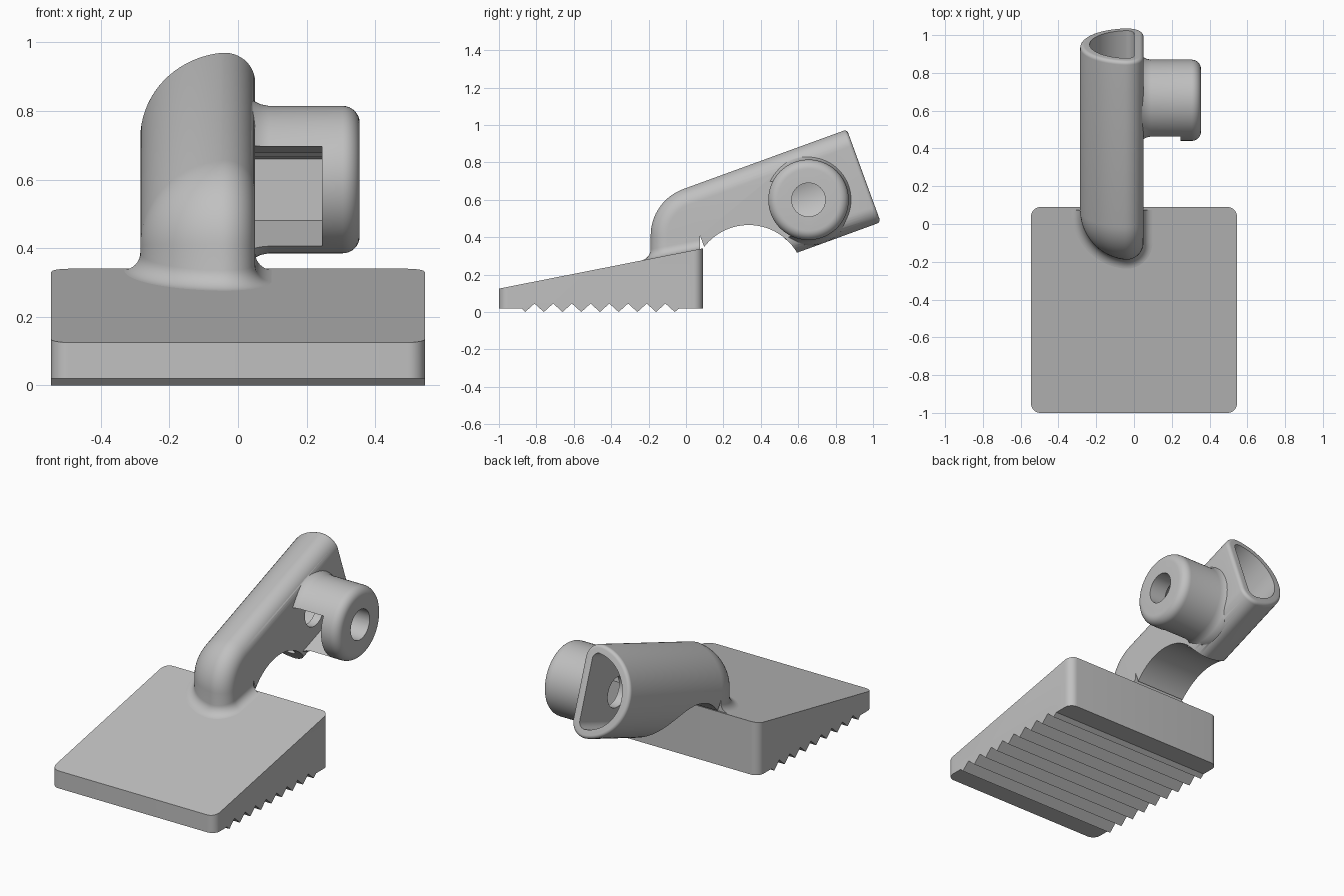
import bpy, bmesh, math
from mathutils import Vector

cube = bpy.data.objects.get("Cube")
if cube:
    bpy.data.objects.remove(cube, do_unlink=True)

grey = bpy.data.materials.new("plain_grey")
grey.use_nodes = True
grey.diffuse_color = (0.53, 0.53, 0.53, 1)
grey.node_tree.nodes["Principled BSDF"].inputs["Base Color"].default_value = (0.53, 0.53, 0.53, 1)

TILT = math.radians(20)
ALONG = Vector((0, math.cos(TILT), math.sin(TILT)))
PIVOT = Vector((0, 0.075, 0.409))      # centre of the bend
BORE = Vector((0, 0.655, 0.6))         # axis of the boss
LENGTH = 0.932                         # bend centre to socket mouth


def make_object(name, bm):
    bmesh.ops.remove_doubles(bm, verts=bm.verts, dist=1e-5)
    bmesh.ops.recalc_face_normals(bm, faces=bm.faces)
    mesh = bpy.data.meshes.new(name)
    bm.to_mesh(mesh)
    bm.free()
    mesh.materials.append(grey)
    ob = bpy.data.objects.new(name, mesh)
    bpy.context.collection.objects.link(ob)
    return ob


def loft(name, rings):
    """Closed skin through rings of equal point count."""
    bm = bmesh.new()
    loops = [[bm.verts.new(p) for p in ring] for ring in rings]
    n = len(loops[0])
    for a, b in zip(loops, loops[1:]):
        for i in range(n):
            j = (i + 1) % n
            bm.faces.new((a[i], a[j], b[j], b[i]))
    bm.faces.new(loops[0])
    bm.faces.new(loops[-1])
    return make_object(name, bm)


def prism(name, outline, x0, x1):
    return loft(name, [[(x, y, z) for y, z in outline] for x in (x0, x1)])


def lathe(name, centre, profile, steps=72):
    """Solid turned about an x-axis line through centre."""
    turns = [math.tau * i / steps for i in range(steps)]
    return loft(name, [[(x, centre.y + r * math.cos(t), centre.z + r * math.sin(t))
                        for t in turns] for x, r in profile])


def boolean(target, tool, operation):
    mod = target.modifiers.new(operation, "BOOLEAN")
    mod.operation, mod.object, mod.solver = operation, tool, "EXACT"
    bpy.context.view_layer.objects.active = target
    bpy.ops.object.modifier_apply(modifier=mod.name)
    bpy.data.objects.remove(tool, do_unlink=True)


def d_section(inset=0.0):
    """D outline: flat on +x with rounded corners, semicircle on -x."""
    cx, big, corner, flat = -0.02, 0.265, 0.09, 0.05
    kx = flat - corner
    kv = math.sqrt((big - corner) ** 2 - (kx - cx) ** 2)
    turn = math.atan2(kv, kx - cx)
    pts = [(flat - inset, 0.0)]
    for i in range(13):
        a = turn * i / 12
        pts.append((kx + (corner - inset) * math.cos(a), kv + (corner - inset) * math.sin(a)))
    for i in range(1, 36):
        a = turn + (math.tau - 2 * turn) * i / 36
        pts.append((cx + (big - inset) * math.cos(a), (big - inset) * math.sin(a)))
    return pts + [(x, -v) for x, v in reversed(pts[1:14])]


def place(origin, angle, inset=0.0, half=False):
    """Section at origin, its outer side at the given angle in the y-z plane."""
    up = Vector((0, -math.cos(angle), math.sin(angle)))
    return [origin + Vector((x, 0, 0)) + up * (max(v, 0) if half else v)
            for x, v in d_section(inset)]


# Wedge pad with a ribbed underside
outline = [(-1, 0.02), (-0.88, 0.02)]
for i in range(9):
    y = -0.86 + 0.1 * i
    outline.append((y, 0.0))
    if i < 8:
        outline.append((y + 0.05, 0.045))
outline += [(-0.035, 0.02), (0.09, 0.02), (0.09, 0.34), (-1, 0.125)]
pad = prism("wedge_pad", outline, -0.545, 0.545)
bm = bmesh.new()
bm.from_mesh(pad.data)
uprights = [e for e in bm.edges
            if abs(e.verts[0].co.y - e.verts[1].co.y) < 1e-4
            and abs(e.verts[0].co.z - e.verts[1].co.z) > 0.06]
bmesh.ops.bevel(bm, geom=uprights, offset=0.05, segments=8, profile=0.5, affect="EDGES")
bm.to_mesh(pad.data)
bm.free()

# Arm: flared foot, bend, straight socket with a rounded mouth
rings = []
for k in range(-1, 9):
    a = math.pi / 2 * max(k, 0) / 8
    flare, height = 0.05 * (1 - math.sin(a)), 0.05 * (1 - math.cos(a))
    if k < 0:
        height = -0.04
    ring = place(PIVOT, 0, -flare, True)
    for p in ring:
        p.z = 0.125 + 0.197 * (p.y + 1) + height
    rings.append(ring)
turn = math.pi / 2 - TILT
rings += [place(PIVOT, turn * i / 16, 0, True) for i in range(17)]
rings.append(place(PIVOT, turn))
for i in range(7):
    a = math.pi / 2 * i / 6
    rings.append(place(PIVOT + ALONG * (LENGTH - 0.02 + 0.02 * math.sin(a)), turn,
                       0.02 * (1 - math.cos(a))))
arm = loft("arm", rings)

# Round relief under the arm
boolean(arm, lathe("relief_cutter", Vector((0, 0.335, 0.165)), [(-0.6, 0.3), (0.6, 0.3)], 96),
        "DIFFERENCE")

# Boss with a rounded outer edge and a slot open to the front
profile = [(0.005, 0.245), (0.03, 0.24), (0.045, 0.23), (0.065, 0.22), (0.09, 0.215)]
for i in range(9):
    a = math.pi / 2 * i / 8
    profile.append((0.305 + 0.05 * math.sin(a), 0.165 + 0.05 * math.cos(a)))
boss = lathe("boss", BORE, profile)
slot = [(0.35, 0.71), (0.77, 0.66), (0.77, 0.48), (0.35, 0.33)]
boolean(boss, prism("slot_cutter", slot, -0.1, 0.245), "DIFFERENCE")
boolean(arm, boss, "UNION")

# Socket pocket and cross bore
pocket = loft("pocket_cutter", [place(PIVOT + ALONG * s, turn, 0.05)
                                for s in (LENGTH - 0.56, LENGTH + 0.1)])
boolean(arm, pocket, "DIFFERENCE")
boolean(arm, lathe("bore_cutter", BORE, [(-0.1, 0.09), (0.5, 0.09)], 48), "DIFFERENCE")

# Smooth shading with sharp edges kept
bpy.ops.object.select_all(action="DESELECT")
for ob in (pad, arm):
    ob.select_set(True)
bpy.context.view_layer.objects.active = arm
bpy.ops.object.shade_smooth_by_angle(angle=math.radians(30))
